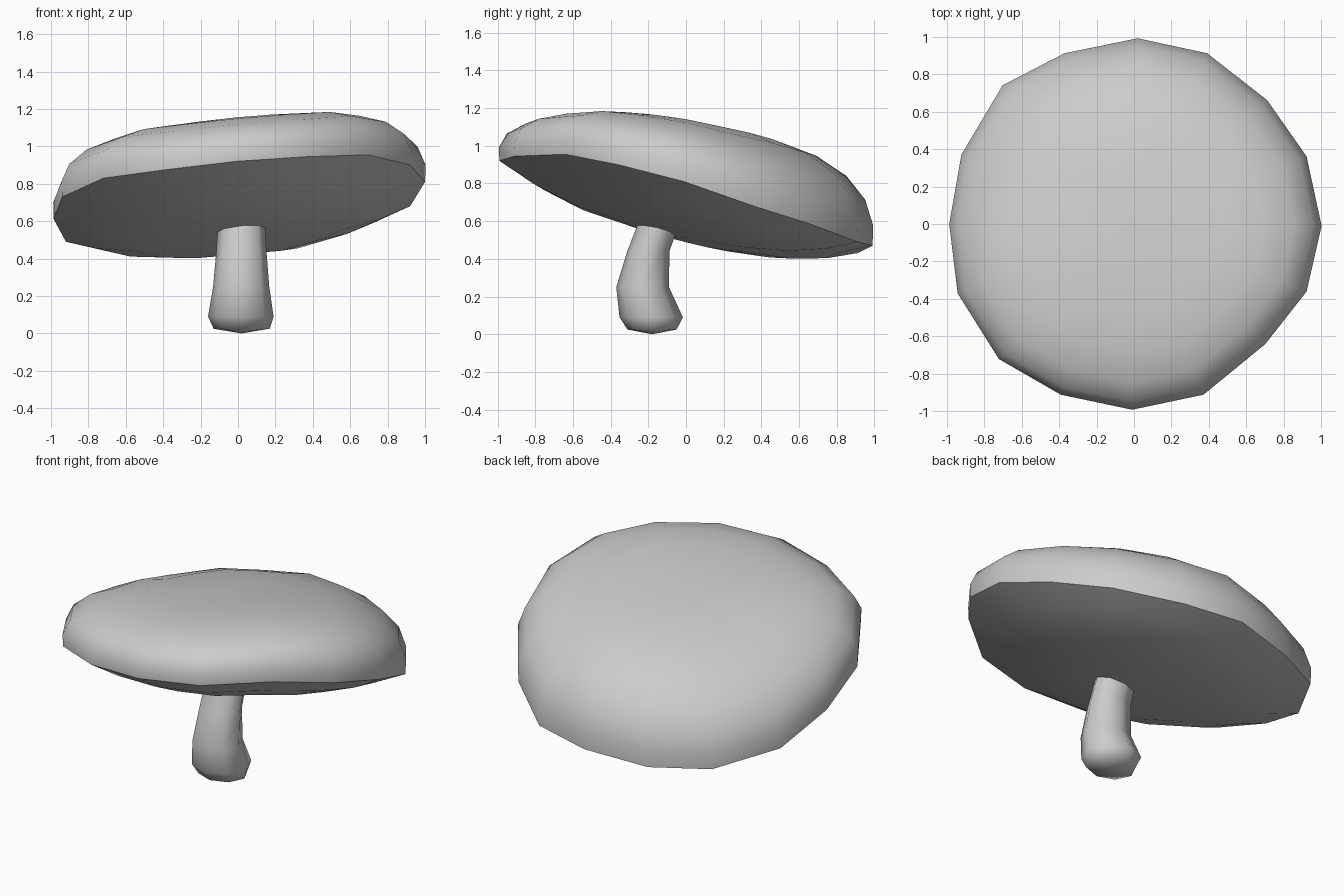
import bpy
import bmesh
from math import sin, cos, tau, radians

cube = bpy.data.objects.get("Cube")
if cube:
    bpy.data.objects.remove(cube)

grey = bpy.data.materials.new("soft_grey")
grey.use_nodes = True
colour = (0.6, 0.6, 0.6, 1)
grey.diffuse_color = colour
grey.node_tree.nodes["Principled BSDF"].inputs["Base Color"].default_value = colour


def loft(name, start, rings, end, angle):
    """Skin closed rings of points between two pole points."""
    bm = bmesh.new()
    first, last = bm.verts.new(start), bm.verts.new(end)
    loops = [[bm.verts.new(p) for p in ring] for ring in rings]
    n = len(loops[0])
    for i in range(n):
        j = (i + 1) % n
        bm.faces.new((first, loops[0][j], loops[0][i]))
        bm.faces.new((last, loops[-1][i], loops[-1][j]))
        for a, b in zip(loops, loops[1:]):
            bm.faces.new((a[i], a[j], b[j], b[i]))
    bmesh.ops.recalc_face_normals(bm, faces=bm.faces)
    mesh = bpy.data.meshes.new(name)
    bm.to_mesh(mesh)
    bm.free()
    mesh.materials.append(grey)
    obj = bpy.data.objects.new(name, mesh)
    bpy.context.collection.objects.link(obj)
    bpy.ops.object.select_all(action='DESELECT')
    obj.select_set(True)
    bpy.context.view_layer.objects.active = obj
    bpy.ops.object.shade_smooth_by_angle(angle=radians(angle))
    return obj


# Cap: uneven, tilted rim outline, counter-clockwise from the left side
rim = [(1, -.01, .81), (.92, .36, .68), (.71, .66, .585), (.39, .91, .49),
       (.02, .99, .47), (-.37, .91, .43), (-.70, .74, .44), (-.92, .37, .49),
       (-.985, 0, .61), (-.94, -.37, .73), (-.72, -.72, .83), (-.39, -.91, .875),
       (-.01, -.99, .92), (.37, -.91, .945), (.70, -.64, .955), (.92, -.36, .90)]


def tilt(x, y):
    return .69 + .1 * x - .22 * y


def cap_ring(r, height):
    """Scaled rim; height is a function of y above the tilted plane."""
    return [(x * r, y * r, tilt(x * r, y * r) + (z - tilt(x, y)) * r * r
             + height(y * r)) for x, y, z in rim]


def under(r):
    return cap_ring(r, lambda y: -.18 * (1 - r ** 2.8))


def dome(r, h):
    return cap_ring(r, lambda y: h * (1 + .22 * y))


top_profile = [(1.003, .09), (.96, .195), (.86, .285), (.7, .355), (.5, .397), (.25, .417)]
rings = [under(r) for r in (.3, .6, .82, 1)] + [dome(r, h) for r, h in top_profile]
loft("mushroom_cap", (0, 0, tilt(0, 0) - .18), rings, (0, 0, tilt(0, 0) + .422), 50)

# Stem: bent, swollen at the foot (z, centre x, centre y, radius x, radius y)
sections = [(.025, .02, -.18, .15, .13), (.09, .015, -.185, .175, .168),
            (.25, .017, -.23, .15, .14), (.44, .018, -.20, .134, .112),
            (.56, .018, -.155, .128, .11), (.66, .018, -.13, .12, .105)]
stem = [[(cx + rx * cos(tau * i / 8), cy + ry * sin(tau * i / 8), z) for i in range(8)]
        for z, cx, cy, rx, ry in sections]
loft("mushroom_stem", (.02, -.18, 0), stem, (.018, -.13, .67), 80)
